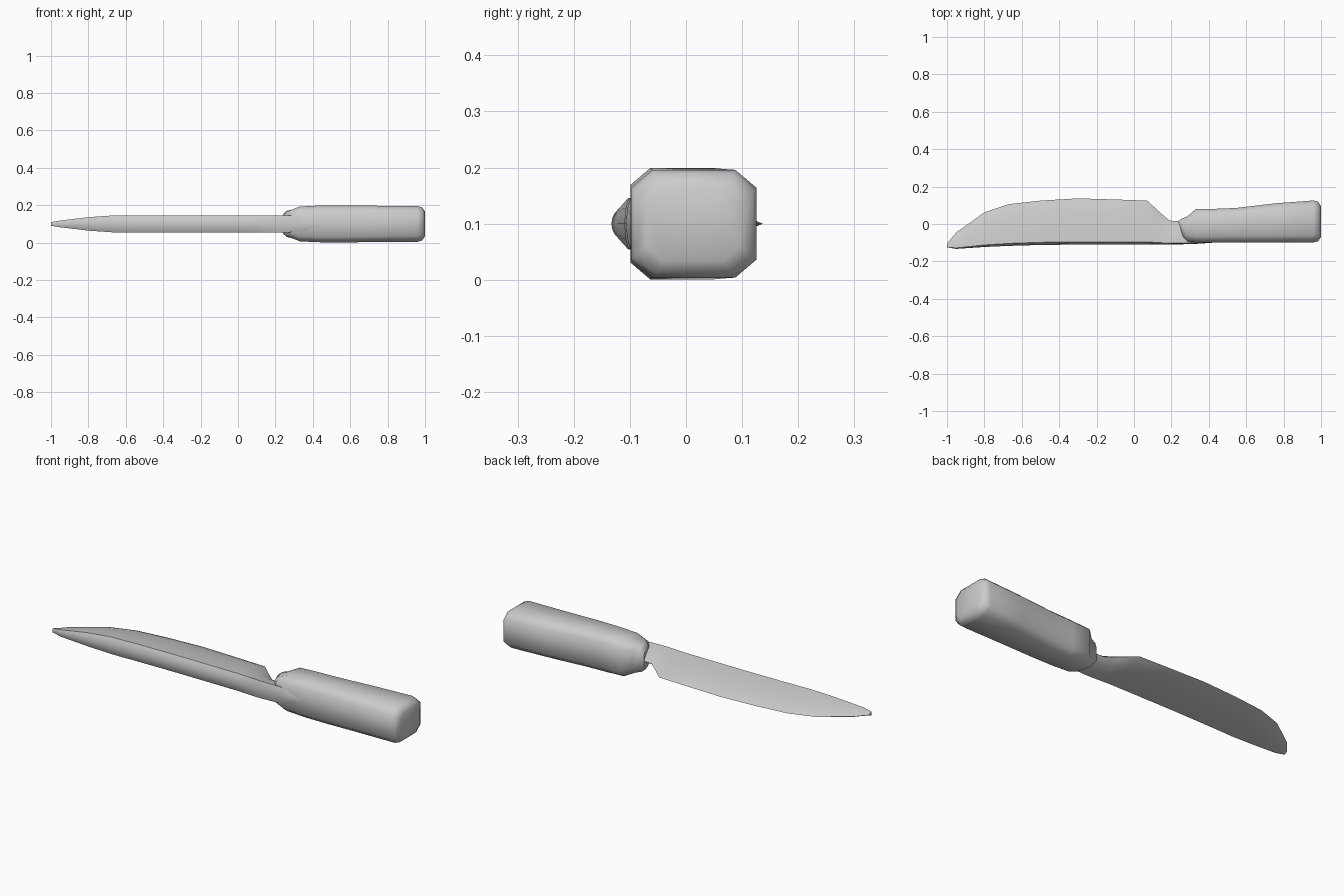
import bpy, bmesh, math

if "Cube" in bpy.data.objects:
    bpy.data.objects.remove(bpy.data.objects["Cube"])

ZC = 0.1  # height of the knife's centre line


def loft(name, rings, angle):
    """Skin a list of equal-length rings and cap both ends."""
    bm = bmesh.new()
    rows = [[bm.verts.new(p) for p in ring] for ring in rings]
    n = len(rows[0])
    for a, b in zip(rows, rows[1:]):
        for i in range(n):
            j = (i + 1) % n
            bm.faces.new((a[i], a[j], b[j], b[i]))
    bm.faces.new(rows[0])
    bm.faces.new(rows[-1])
    bmesh.ops.recalc_face_normals(bm, faces=bm.faces)
    mesh = bpy.data.meshes.new(name)
    bm.to_mesh(mesh)
    bm.free()
    obj = bpy.data.objects.new(name, mesh)
    bpy.context.collection.objects.link(obj)
    bpy.ops.object.select_all(action='DESELECT')
    obj.select_set(True)
    bpy.context.view_layer.objects.active = obj
    bpy.ops.object.shade_smooth_by_angle(angle=math.radians(angle))
    return obj


def blade_ring(x, spine, edge, half):
    """Rounded thick spine tapering to a thin cutting edge."""
    w = edge - spine
    prof = [(0.02, 0.6), (0.06, 1.0), (0.35, 0.85), (0.65, 0.55), (0.9, 0.22)]
    up = [(x, spine + w * t, ZC + half * h) for t, h in prof]
    down = [(x, spine + w * t, ZC - half * h) for t, h in reversed(prof)]
    return [(x, spine, ZC)] + up + [(x, edge, ZC)] + down


def handle_ring(x, y0, y1, half, c, lean=0.0):
    """Chamfered rectangle; lean pushes the spine side along +x."""
    pts = [(y0 + c, half), (y1 - c, half), (y1, half - c * 0.85), (y1, -half + c * 0.85),
           (y1 - c, -half), (y0 + c, -half), (y0, -half + c * 0.85), (y0, half - c * 0.85)]
    return [(x + lean * (y1 - y) / (y1 - y0), y, ZC + z) for y, z in pts]


# Blade: x, spine y, edge y, half thickness
blade = [
    (-1.0, -0.125, -0.105, 0.010), (-0.95, -0.133, -0.045, 0.018),
    (-0.8, -0.123, 0.062, 0.036), (-0.67, -0.117, 0.106, 0.045),
    (-0.5, -0.112, 0.125, 0.046), (-0.3, -0.110, 0.137, 0.046),
    (-0.1, -0.110, 0.131, 0.046), (0.07, -0.110, 0.125, 0.046),
    (0.13, -0.110, 0.070, 0.046), (0.19, -0.110, 0.018, 0.046),
    (0.32, -0.107, 0.012, 0.044), (0.45, -0.098, 0.000, 0.015),
]
loft("blade", [blade_ring(*s) for s in blade], 50)

# Handle: x, low y, high y, half height, chamfer, lean
handle = [
    (0.235, -0.075, 0.015, 0.055, 0.025, 0.03), (0.255, -0.085, 0.028, 0.070, 0.028, 0.025),
    (0.285, -0.092, 0.040, 0.075, 0.030, 0.0), (0.33, -0.098, 0.080, 0.093, 0.033, 0.0),
    (0.43, -0.099, 0.081, 0.098, 0.034, 0.0), (0.55, -0.099, 0.086, 0.099, 0.035, 0.0),
    (0.75, -0.099, 0.110, 0.097, 0.037, 0.0), (0.96, -0.098, 0.126, 0.096, 0.038, 0.0),
    (0.985, -0.092, 0.119, 0.088, 0.036, 0.0), (1.0, -0.070, 0.095, 0.066, 0.030, 0.0),
]
loft("handle", [handle_ring(*s) for s in handle], 50)
